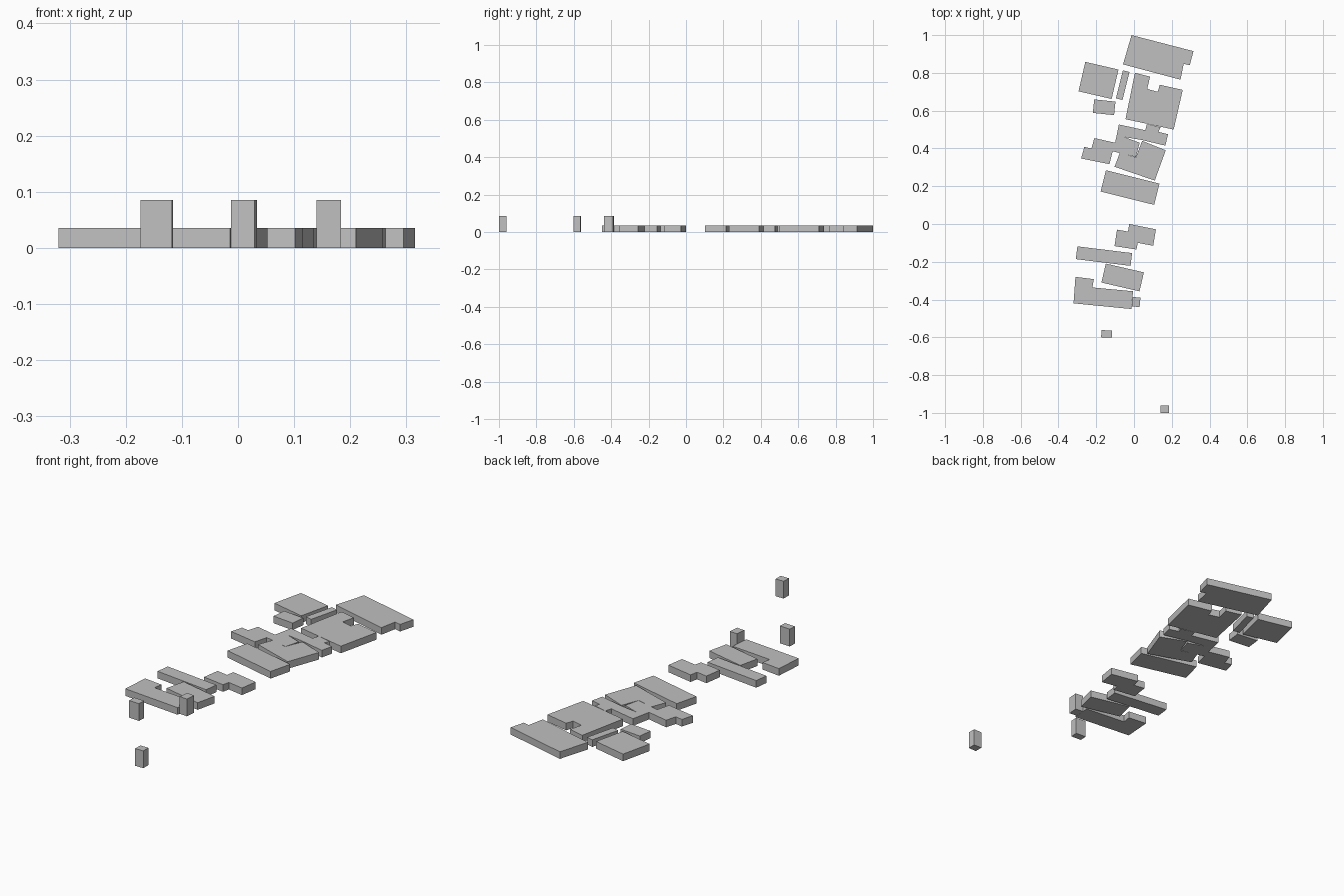
import bpy
import bmesh
from math import cos, sin, radians
from mathutils import Vector

default_cube = bpy.data.objects.get("Cube")
if default_cube:
    bpy.data.objects.remove(default_cube, do_unlink=True)

LOW_ROOF = 0.035
TOWER_ROOF = 0.085
HUNDREDTH = 0.01

# One plain grey for every building
grey = bpy.data.materials.new("plain grey")
grey.use_nodes = True
grey_colour = (0.53, 0.53, 0.53, 1)
grey.diffuse_color = grey_colour
grey.node_tree.nodes["Principled BSDF"].inputs["Base Color"].default_value = grey_colour


def extrude_plan(name, corners, height):
    """Raise a flat plan outline into a closed block standing on the ground."""
    mesh = bpy.data.meshes.new(name)
    bm = bmesh.new()
    outline = [bm.verts.new((x, y, 0)) for x, y in corners]
    base = bm.faces.new(outline)
    raised = bmesh.ops.extrude_face_region(bm, geom=[base], use_keep_orig=True)
    top = [item for item in raised["geom"] if isinstance(item, bmesh.types.BMVert)]
    bmesh.ops.translate(bm, verts=top, vec=Vector((0, 0, height)))
    bmesh.ops.recalc_face_normals(bm, faces=bm.faces)
    bm.to_mesh(mesh)
    bm.free()
    mesh.materials.append(grey)
    block = bpy.data.objects.new(name, mesh)
    bpy.context.collection.objects.link(block)
    return block


def stepped_block(name, *corners, height=LOW_ROOF):
    """Block with a notched plan, corners given in hundredths of a unit."""
    extrude_plan(name, [(x * HUNDREDTH, y * HUNDREDTH) for x, y in corners], height)


def plain_block(name, centre, size, turn=0, height=LOW_ROOF):
    """Rectangular block turned about its own centre."""
    c, s = cos(radians(turn)), sin(radians(turn))
    corners = []
    for side_x, side_y in ((-1, -1), (1, -1), (1, 1), (-1, 1)):
        x, y = side_x * size[0] / 2, side_y * size[1] / 2
        corners.append((centre[0] + x * c - y * s, centre[1] + x * s + y * c))
    extrude_plan(name, corners, height)


# Rear group of low buildings
stepped_block("rear_hall", (-1.3, 100), (31.5, 91.5), (29.5, 84),
              (26.3, 84.8), (24.6, 76.4), (-5.8, 84.5))
plain_block("rear_right_house", centre=(-0.188, 0.76), size=(0.18, 0.16), turn=-13)
plain_block("rear_narrow_shed", centre=(-0.06, 0.735), size=(0.036, 0.153), turn=-14)
plain_block("rear_small_shed", centre=(-0.158, 0.618), size=(0.113, 0.072), turn=-6)
stepped_block("rear_courtyard_house", (0.5, 80), (8.5, 78), (7, 71.5), (12.5, 70),
              (13.7, 73.7), (25.8, 71), (21, 50), (-4.5, 55.5))

# Middle cluster of touching buildings
stepped_block("middle_back_house", (-8, 52.7), (6, 49.6), (6.8, 53), (14, 51.2),
              (13, 48.8), (18, 47.5), (16.6, 41.5), (4, 44.5), (-5, 46),
              (-7, 41), (-10, 43))
stepped_block("middle_right_house", (-21, 45.5), (-10, 43), (-7, 41), (-5, 46),
              (3, 43), (1, 35.5), (-11.3, 38.5), (-13, 31.7), (-28, 34.7),
              (-26.3, 40.8), (-22.5, 40))
stepped_block("middle_left_house", (4.3, 44), (16.8, 39), (11, 23), (-10.3, 30.3),
              (-7.5, 37.7), (1, 35.3))
plain_block("middle_long_house", centre=(-0.021, 0.193), size=(0.292, 0.116), turn=-14)

# Front group of low buildings
stepped_block("front_stepped_house", (-2.5, 0), (11.6, -2.8), (10.2, -11.5),
              (2, -10), (1.3, -13.5), (-10.3, -11.7), (-9, -3), (-3.2, -4))
plain_block("front_long_house", centre=(-0.159, -0.17), size=(0.292, 0.068), turn=-7)
plain_block("front_middle_house", centre=(-0.06, -0.283), size=(0.207, 0.103), turn=-13)
stepped_block("front_corner_house", (-31, -28), (-21.3, -29.2), (-22, -33.6),
              (-0.5, -35.6), (-1.4, -45), (-32, -42))

# Three small towers along the front
plain_block("tower_by_corner_house", centre=(0.011, -0.413),
            size=(0.042, 0.05), turn=-5, height=TOWER_ROOF)
plain_block("tower_front_right", centre=(-0.145, -0.582),
            size=(0.056, 0.038), turn=-3, height=TOWER_ROOF)
plain_block("tower_front_left", centre=(0.162, -0.98),
            size=(0.044, 0.04), height=TOWER_ROOF)
